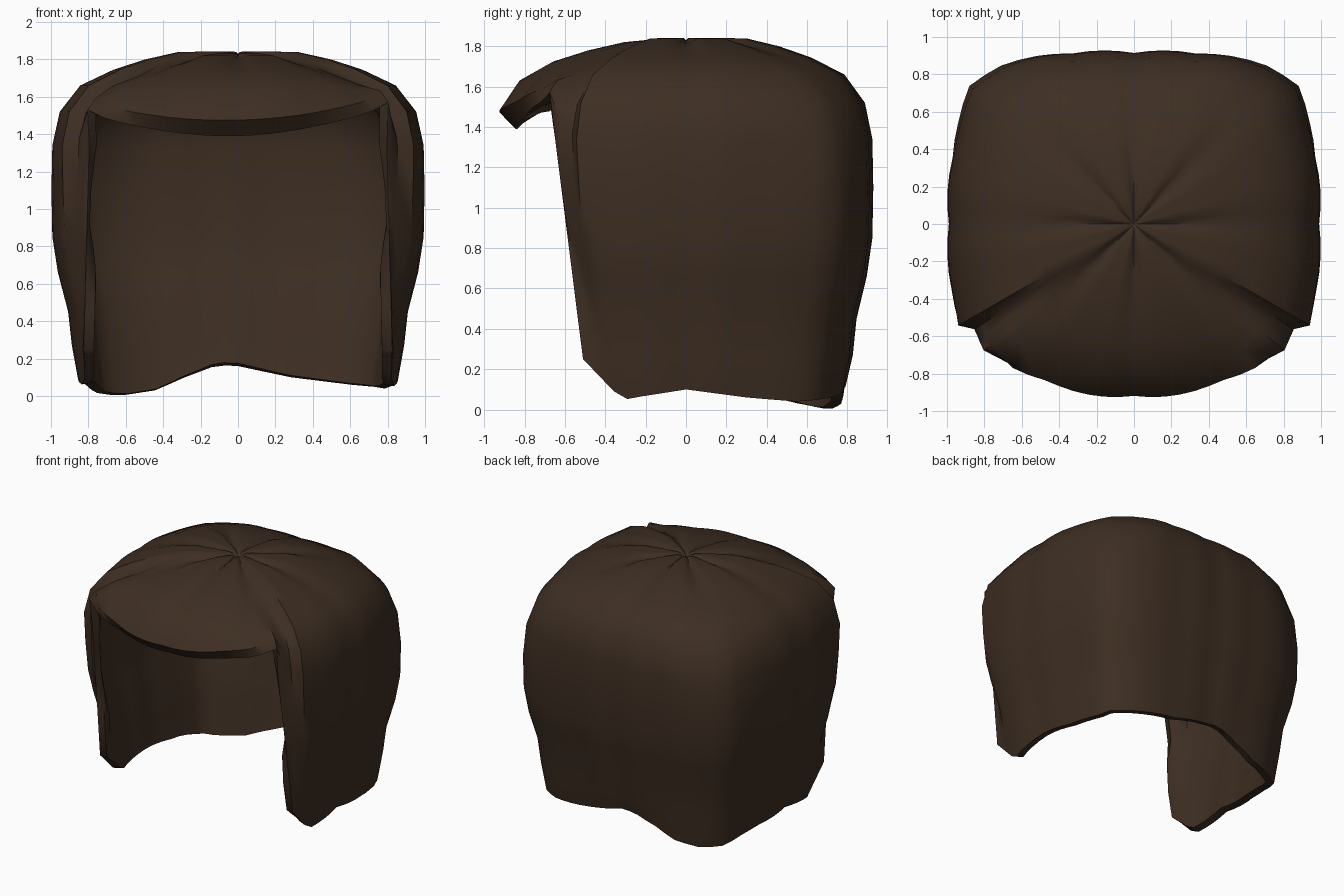
import bpy, bmesh, math

cube = bpy.data.objects.get("Cube")
if cube:
    bpy.data.objects.remove(cube, do_unlink=True)

mat = bpy.data.materials.new("dark brown hair")
mat.use_nodes = True
brown = (0.047, 0.027, 0.016, 1)
mat.diffuse_color = brown
bsdf = mat.node_tree.nodes["Principled BSDF"]
bsdf.inputs["Base Color"].default_value = brown
bsdf.inputs["Roughness"].default_value = 0.8


def interp(table, t):
    """Linear lookup in a sorted list of (t, value) pairs."""
    for (a, u), (b, v) in zip(table, table[1:]):
        if t <= b:
            return u + (v - u) * max(0, (t - a) / (b - a))
    return table[-1][1]


def mix(p, q, t):
    return tuple(u + (v - u) * t for u, v in zip(p, q))


# Plan outline: radius by degrees from the front, same on both sides
OUTLINE = [(0, .91), (10, .93), (29, .965), (40, 1.03), (50, 1.05), (56.5, 1.02),
           (60, 1.085), (67, 1.04), (79, 1.01), (90, .985), (101, 1.01), (110, 1.027),
           (120, 1.08), (130, 1.143), (140, 1.10), (160, .965), (180, .91)]
# Hem height by signed degrees from the front
HEM = [(-180, .16), (-172, .165), (-160, .1), (-150, .03), (-138, 0), (-128, .02),
       (-118, .06), (-90, .1), (-69, .06), (-60, .14), (-50, .25), (50, .25), (60, .14),
       (69, .05), (90, .1), (110, .06), (125, .04), (140, .06), (160, .1), (180, .16)]
# Crown profiles (radius share, height) for sides, opening edge and fringe
SIDE = [(.06, 1.84), (.17, 1.842), (.33, 1.838), (.5, 1.8), (.67, 1.745), (.85, 1.66),
        (.96, 1.52), (1, 1.34)]
EDGE = [(.06, 1.835), (.17, 1.835), (.33, 1.82), (.5, 1.77), (.67, 1.71), (.83, 1.66),
        (.95, 1.61), (1, 1.55)]
FRINGE = [(.06, 1.835), (.17, 1.835), (.34, 1.82), (.53, 1.78), (.72, 1.725), (.9, 1.63),
          (1.01, 1.475), (.92, 1.39)]
# Row by row: pleat depth, depth of the fold beside the fringe, corner rounding
PLEAT = (.01, .025, .025, .015, .006, 0, 0, 0)
FOLD = (0, 0, 0, .005, .02, .035, .04, .04)
ROUND = (1, 1, 1, .9, .75, .55, .35, .15)
# Wall below the crown; the last row follows the hem
WALL = [(1.005, 1.1), (1, .85), (.97, .66), (.915, .45), (.895, .27), (.86, None)]


def crown(b):
    """Points of one strand line from the pole to the end of the crown."""
    a = abs(b)
    radius = interp(OUTLINE, a)
    sx, sy = math.sin(math.radians(b)), -math.cos(math.radians(b))
    pleat = max(0, math.cos(math.radians(b * 8))) ** 2
    pts = []
    for i in range(len(SIDE)):
        if a < 50:
            r, z = mix(EDGE[i], FRINGE[i], math.cos(math.radians(a * 1.8)) ** .7)
        else:
            r, z = mix(EDGE[i], SIDE[i], min(1, (a - 50) / 10))
        z -= pleat * PLEAT[i]
        if 50 < a < 59:
            z -= FOLD[i]
        if a <= 50 and i > 5:
            z += .02 * b / 50
        if a > 90:
            r *= 1 + (min(radius, 1.02) / radius - 1) * ROUND[i]
        pts.append((sx * r * radius, sy * r * radius, z))
    return pts


def wall(b):
    """Points of one strand line from the crown down to the hem."""
    a, side = abs(b), math.copysign(1, b)
    hem = interp(HEM, b)
    if a == 50:
        # Straight front edge leaning back towards the hem
        ts = [(k + 1) / len(WALL) for k in range(len(WALL))]
        return [((.79 + .035 * t) * side, -.675 + .165 * t, 1.55 + (hem - 1.55) * t)
                for t in ts]
    radius = interp(OUTLINE, a)
    sx, sy = math.sin(math.radians(b)), -math.cos(math.radians(b))
    lean = max(0, 1 - (a - 50) / 25) * .05
    pts = []
    for r, z in WALL:
        z = hem if z is None else z
        pts.append((sx * r * radius, sy * r * radius + lean * (1.4 - z), z))
    if a < 65:
        # The fold flattens out towards the hem
        share = (a - 50) / 15
        flat = [mix(p, q, share) for p, q in zip(wall(50 * side), wall(65 * side))]
        pts = [mix(p, q, min(1, (k + 1) / 5))
               for k, (p, q) in enumerate(zip(pts, flat))]
    return pts


# Columns around the head, denser at the opening corners
half = [5 * i for i in range(11)] + [53, 56.5, 60] + [65 + 5 * i for i in range(24)]
angles = [-b for b in reversed(half[1:-1])] + half

bm = bmesh.new()
pole = bm.verts.new((0, 0, 1.815))
cols = [[bm.verts.new(p) for p in crown(b) + (wall(b) if abs(b) >= 50 else [])]
        for b in angles]
for left, right in zip(cols, cols[1:] + cols[:1]):
    bm.faces.new((pole, left[0], right[0]))
    for i in range(min(len(left), len(right)) - 1):
        bm.faces.new((left[i], left[i + 1], right[i + 1], right[i]))

mesh = bpy.data.meshes.new("hair_shell")
bm.to_mesh(mesh)
bm.free()
mesh.materials.append(mat)
hair = bpy.data.objects.new("hair_shell", mesh)
bpy.context.collection.objects.link(hair)

# Give the shell its thickness, then smooth it with crisp rims
bpy.ops.object.select_all(action="DESELECT")
hair.select_set(True)
bpy.context.view_layer.objects.active = hair
thick = hair.modifiers.new("thickness", "SOLIDIFY")
thick.thickness = .055
thick.offset = -1
bpy.ops.object.modifier_apply(modifier=thick.name)
bpy.ops.object.shade_smooth_by_angle(angle=math.radians(50))
